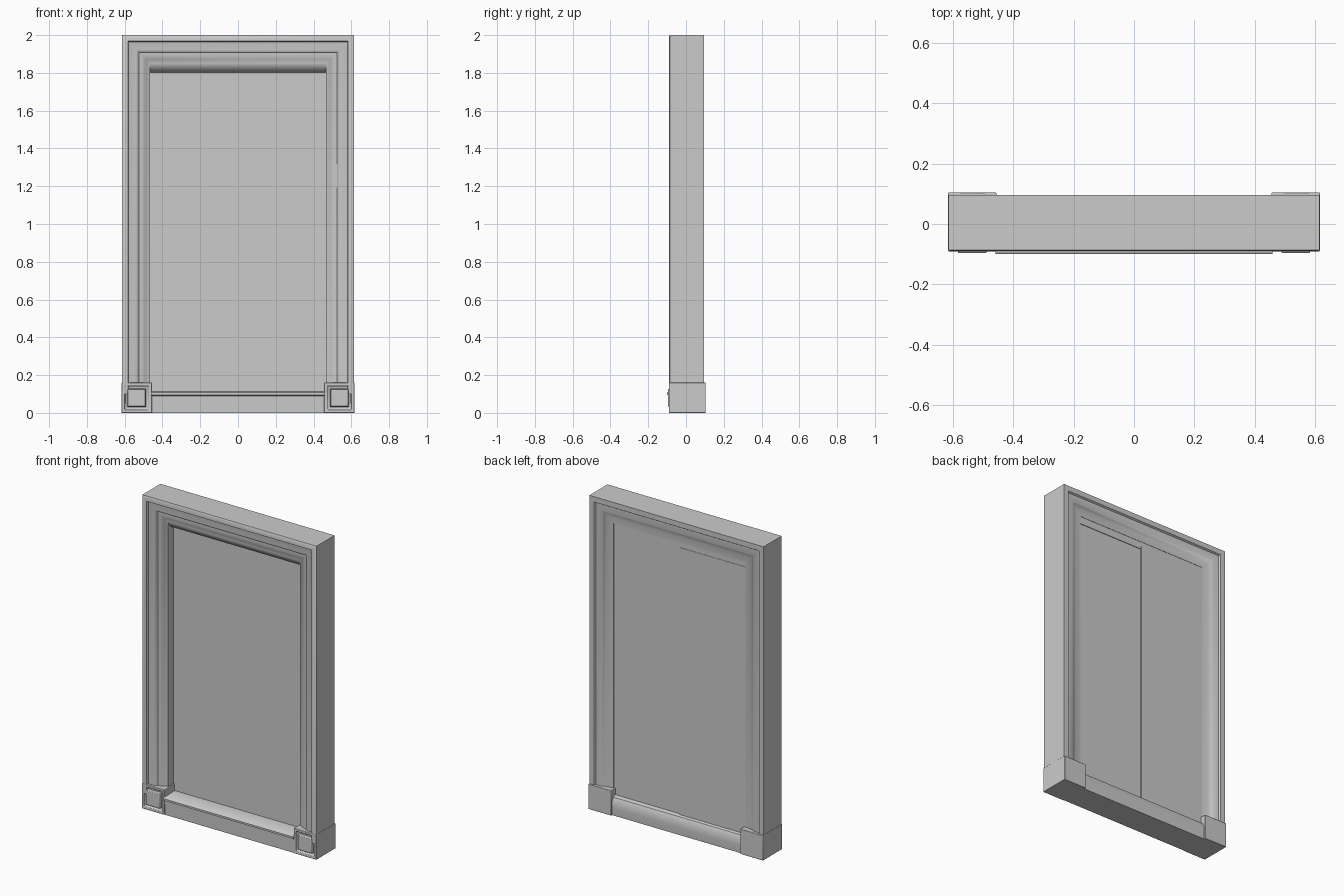
import bpy, bmesh, math
from mathutils import Vector

if "Cube" in bpy.data.objects:
    bpy.data.objects.remove(bpy.data.objects["Cube"])

def finish(name, bm):
    bmesh.ops.recalc_face_normals(bm, faces=bm.faces)
    me = bpy.data.meshes.new(name)
    bm.to_mesh(me)
    bm.free()
    ob = bpy.data.objects.new(name, me)
    bpy.context.collection.objects.link(ob)
    return ob

def loft(name, rings):
    """Skin a closed profile repeated along several stations, with end caps."""
    bm = bmesh.new()
    vs = [[bm.verts.new(p) for p in r] for r in rings]
    n = len(vs[0])
    for a, b in zip(vs, vs[1:]):
        for i in range(n):
            j = (i + 1) % n
            bm.faces.new((a[i], a[j], b[j], b[i]))
    bm.faces.new(vs[0])
    bm.faces.new(vs[-1])
    return finish(name, bm)

def box(name, x0, x1, y0, y1, z0, z1):
    return loft(name, [[(x, y0, z0), (x, y1, z0), (x, y1, z1), (x, y0, z1)] for x in (x0, x1)])

# Moulded casing: profile as (distance in from outer edge, depth), mitred round three sides
profile = [(0, .096), (0, -.086), (.006, -.09), (.032, -.09), (.036, -.078),
           (.05, -.074), (.075, -.074), (.088, -.068), (.092, -.06), (.11, -.058),
           (.122, -.052), (.134, -.043), (.15, -.04), (.15, .066),
           (.11, .07), (.09, .076), (.08, .084), (.04, .086), (.034, .096)]
W, H = .615, 2.0
loft("casing", [
    [(-W + d, y, .1) for d, y in profile],
    [(-W + d, y, H - d) for d, y in profile],
    [(W - d, y, H - d) for d, y in profile],
    [(W - d, y, .1) for d, y in profile]])

# Lintel lining under the head of the casing
lintel = [(-.04, 1.86), (-.04, 1.842), (-.015, 1.81), (.01, 1.803), (.064, 1.803), (.064, 1.86)]
loft("lintel", [[(x, y, z) for y, z in lintel] for x in (-.47, .47)])

# Sill with a projecting nosing
sill = [(-.086, 0), (-.088, .09), (-.1, .096), (-.1, .108), (-.094, .113), (.06, .118),
        (.082, .11), (.093, .09), (.096, .05), (.093, 0)]
loft("sill", [[(x, y, z) for y, z in sill] for x in (-.46, .46)])

# Two door leaves, one stepped slightly proud at the back
box("door_leaf_left", -.468, 0, .013, .066, .1, 1.82)
box("door_leaf_right", 0, .468, .013, .06, .1, 1.82)

# Plinth blocks with a sunk panel and a raised stud on the front
for side, s in (("left", -1), ("right", 1)):
    bm = bmesh.new()
    bmesh.ops.create_cube(bm, size=1)
    for v in bm.verts:
        v.co = Vector((s * .5365 + v.co.x * .161, .0065 + v.co.y * .195, .08 + v.co.z * .16))
    bmesh.ops.recalc_face_normals(bm, faces=bm.faces)
    front = min(bm.faces, key=lambda f: f.calc_center_median().y)
    for inset, depth in ((.022, 0), (.006, -.012), (.016, -.004), (.004, .021)):
        bmesh.ops.inset_region(bm, faces=[front], thickness=inset, depth=0)
        for v in front.verts:
            v.co.y -= depth
    ob = finish("plinth_block_" + side, bm)
    bev = ob.modifiers.new("soft_edges", 'BEVEL')
    bev.width = .003
    bev.segments = 2

# Smooth shading with crisp edges
for ob in bpy.context.collection.objects:
    ob.select_set(True)
    bpy.context.view_layer.objects.active = ob
bpy.ops.object.shade_smooth_by_angle(angle=math.radians(40))
